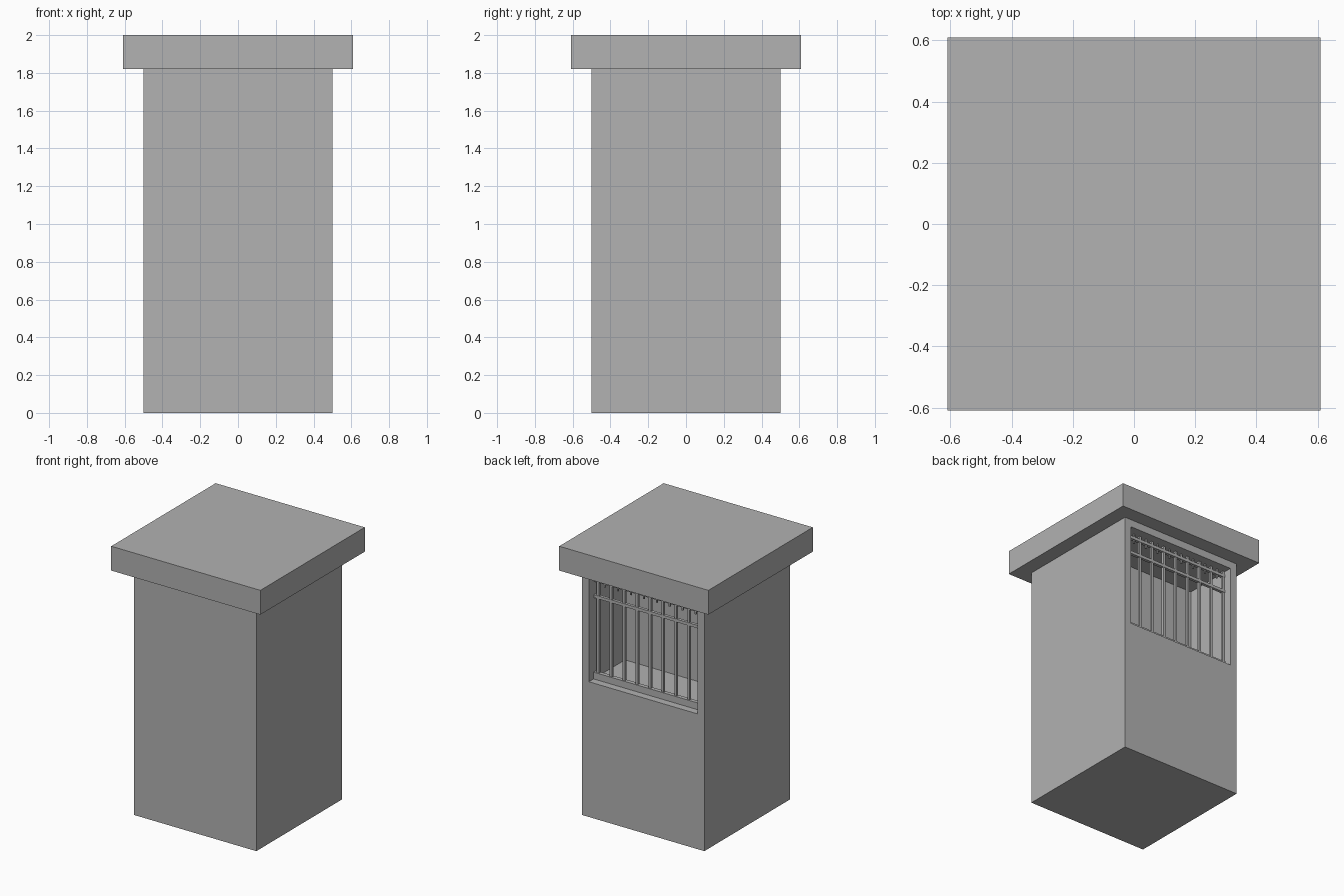
import bpy
import bmesh
from mathutils import Matrix, Vector

old = bpy.data.objects.get("Cube")
if old:
    bpy.data.objects.remove(old, do_unlink=True)

grey = bpy.data.materials.new("plain_grey")
grey.use_nodes = True
grey.diffuse_color = (0.445, 0.445, 0.445, 1)
grey.node_tree.nodes["Principled BSDF"].inputs["Base Color"].default_value = grey.diffuse_color


def finish(bm, name):
    bmesh.ops.recalc_face_normals(bm, faces=bm.faces)
    mesh = bpy.data.meshes.new(name)
    bm.to_mesh(mesh)
    bm.free()
    mesh.materials.append(grey)
    obj = bpy.data.objects.new(name, mesh)
    bpy.context.collection.objects.link(obj)
    return obj


def box_mesh(low, high):
    low, high = Vector(low), Vector(high)
    bm = bmesh.new()
    size = Matrix.Diagonal((high - low).to_4d())
    bmesh.ops.create_cube(bm, size=1, matrix=Matrix.Translation((low + high) / 2) @ size)
    return bm


def box(name, low, high):
    return finish(box_mesh(low, high), name)


HALF, WALL_TOP = 0.5, 1.82
OPEN_X, OPEN_LOW, OPEN_TOP = 0.445, 1.0, 1.765
NICHE_BACK = 0.077
BAR_Y, BAR_R = 0.43, 0.009

# Tower body with a deep window niche sunk into its back
bm = box_mesh((-HALF, -HALF, 0), (HALF, HALF, WALL_TOP))
back = max(bm.faces, key=lambda f: f.calc_center_median().y)
bmesh.ops.inset_region(bm, faces=[back], thickness=0.1)
middle = back.calc_center_median()
for v in back.verts:
    v.co.x = OPEN_X if v.co.x > middle.x else -OPEN_X
    v.co.z = OPEN_TOP if v.co.z > middle.z else OPEN_LOW
niche = bmesh.ops.extrude_discrete_faces(bm, faces=[back])["faces"][0]
for v in niche.verts:
    v.co.y = NICHE_BACK
finish(bm, "tower_body")

# Flat overhanging roof slab
box("roof_slab", (-0.61, -0.61, WALL_TOP), (0.61, 0.61, 2))

# Raised rail under the bars
box("bottom_rail", (-OPEN_X, BAR_Y - 0.015, OPEN_LOW), (OPEN_X, BAR_Y + 0.015, 1.05))

# Two cross rails near the top of the window
for name, z in (("lower_cross_rail", 1.61), ("upper_cross_rail", 1.73)):
    box(name, (-OPEN_X, BAR_Y - 0.011, z - 0.011), (OPEN_X, BAR_Y + 0.011, z + 0.011))

# Upright bars, with short stubs hanging between them
COUNT, STEP, CENTRE = 9, 0.106, -0.01
for i in range(COUNT):
    x = CENTRE + (i - (COUNT - 1) / 2) * STEP
    box(f"window_bar_{i + 1}", (x - BAR_R, BAR_Y - BAR_R, 1.05), (x + BAR_R, BAR_Y + BAR_R, OPEN_TOP))
    if i < COUNT - 1:
        x += STEP / 2
        r = BAR_R * 0.6
        box(f"short_stub_{i + 1}", (x - r, BAR_Y - r, 1.695), (x + r, BAR_Y + r, OPEN_TOP))
